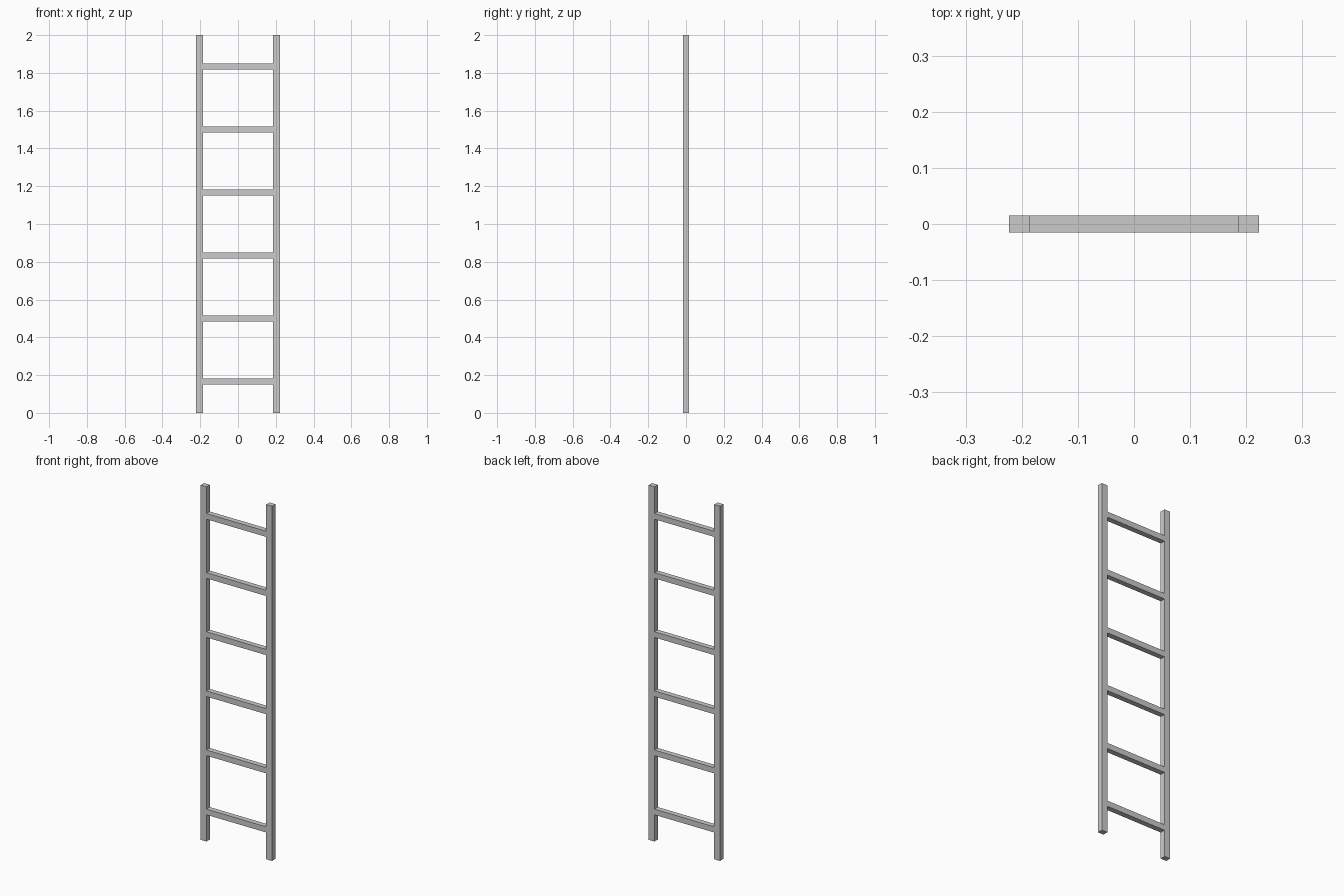
import bpy

if "Cube" in bpy.data.objects:
    bpy.data.objects.remove(bpy.data.objects["Cube"])

HEIGHT, DEPTH = 2.0, 0.03
OUTER, INNER = 0.2225, 0.1865
RUNGS, RUNG_THICK = 6, 0.032


def box(name, size, centre):
    """Box with its dimensions baked into the mesh."""
    bpy.ops.mesh.primitive_cube_add(size=1, location=centre)
    ob = bpy.context.object
    ob.name = name
    ob.scale = size
    bpy.ops.object.transform_apply(location=False, rotation=False, scale=True)
    return ob


# Two upright side rails
for side, label in ((-1, "left"), (1, "right")):
    box(f"{label}_rail", (OUTER - INNER, DEPTH, HEIGHT),
        (side * (OUTER + INNER) / 2, 0, HEIGHT / 2))

# Evenly spaced rungs, flush with the rails
step = HEIGHT / RUNGS
for i in range(RUNGS):
    box(f"rung_{i + 1}", (2 * INNER, DEPTH, RUNG_THICK), (0, 0, step * (i + 0.5)))
